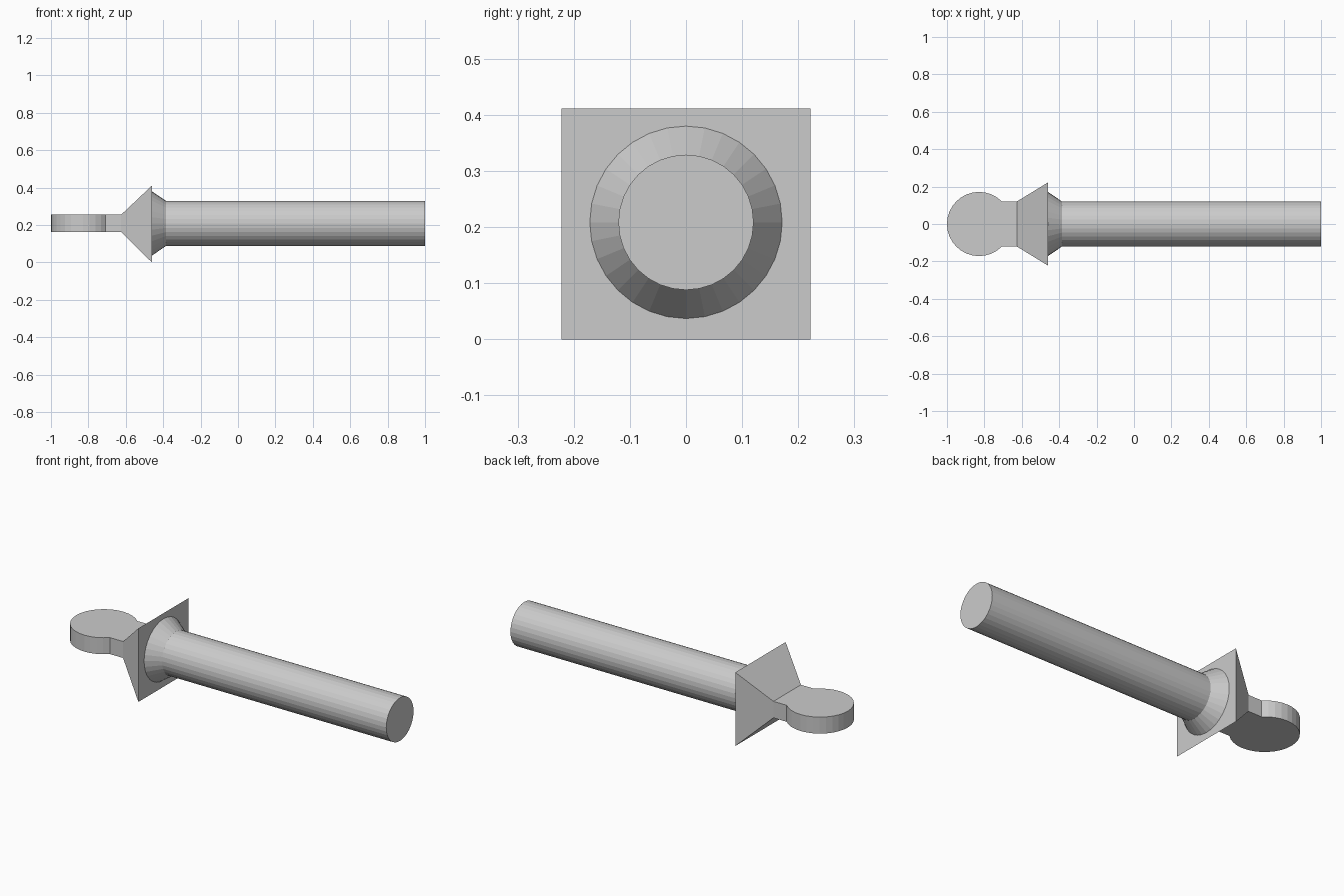
import bpy, bmesh
from math import sin, cos, pi, radians

if "Cube" in bpy.data.objects:
    bpy.data.objects.remove(bpy.data.objects["Cube"])

ZC = 0.2085      # height of the main axis
R_TAB = 0.1715   # round tab and collar base radius
R_SHAFT = 0.1205
X_NECK, X_FLANGE, X_COLLAR = -0.625, -0.46, -0.385
NECK = R_TAB * sin(pi / 4)
Z0, Z1 = 0.163, 0.255


def make_object(name, rings, cap_start=False, cap_end=False):
    """Bridge equal-sized closed rings of points into a flat-shaded mesh."""
    bm = bmesh.new()
    loops = [[bm.verts.new(p) for p in ring] for ring in rings]
    for a, b in zip(loops, loops[1:]):
        for i in range(len(a)):
            j = (i + 1) % len(a)
            bm.faces.new((a[i], a[j], b[j], b[i]))
    if cap_start:
        bm.faces.new(loops[0][::-1])
    if cap_end:
        bm.faces.new(loops[-1])
    mesh = bpy.data.meshes.new(name)
    bm.to_mesh(mesh)
    bm.free()
    obj = bpy.data.objects.new(name, mesh)
    bpy.context.collection.objects.link(obj)
    return obj


def circle(x, r, n=32):
    return [(x, r * cos(2 * pi * i / n), ZC + r * sin(2 * pi * i / n)) for i in range(n)]


def rectangle(x, y, z0, z1):
    return [(x, -y, z0), (x, y, z0), (x, y, z1), (x, -y, z1)]


# Shaft with its flared collar
make_object("shaft_and_collar",
            [circle(X_FLANGE, R_TAB), circle(X_COLLAR, R_SHAFT), circle(1.0, R_SHAFT)],
            cap_end=True)

# Tapered square flange
make_object("flange",
            [rectangle(X_NECK, NECK, Z0, Z1), rectangle(X_FLANGE, 0.222, 0.0, 0.411)],
            cap_end=True)

# Flat round tab with a straight neck
cx = -1 + R_TAB
arc = [(cx + R_TAB * cos(radians(a)), R_TAB * sin(radians(a)))
       for a in (45 + 11.25 * i for i in range(25))]
outline = [(X_NECK, NECK)] + arc + [(X_NECK, -NECK)]
make_object("tab", [[(x, y, z) for x, y in outline] for z in (Z0, Z1)],
            cap_start=True, cap_end=True)
